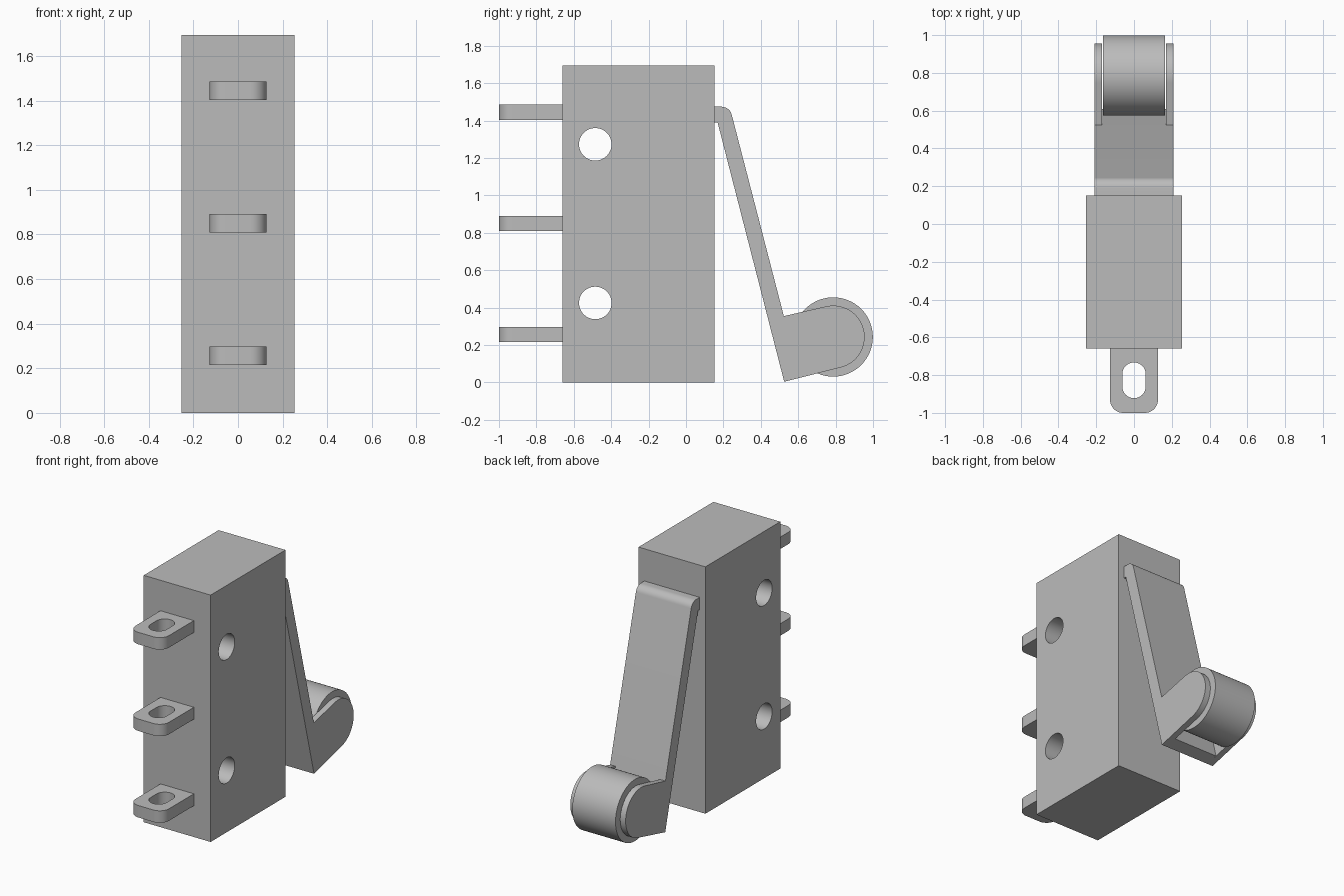
import bpy, bmesh
from math import cos, sin, pi, radians
from mathutils import Matrix, Vector

cube = bpy.data.objects.get("Cube")
if cube:
    bpy.data.objects.remove(cube, do_unlink=True)

grey = bpy.data.materials.new("plain grey")
grey.use_nodes = True
COLOUR = (0.5, 0.5, 0.5, 1)
grey.diffuse_color = COLOUR
grey.node_tree.nodes["Principled BSDF"].inputs["Base Color"].default_value = COLOUR

# Side profiles are drawn in (y, z) and extruded along x
SIDE = Matrix(((0, 0, 1, 0), (1, 0, 0, 0), (0, 1, 0, 0), (0, 0, 0, 1)))


def arc(cx, cy, r, start, end, n):
    """Points on an arc, angles in degrees."""
    angles = [radians(start + (end - start) * i / n) for i in range(n + 1)]
    return [(cx + r * cos(a), cy + r * sin(a)) for a in angles]


def circle(cx, cy, r, n=48):
    return arc(cx, cy, r, 0, 360, n)[:-1]


def plate(name, loops, thickness, matrix):
    """Extrude an outline (first loop) with holes (other loops)."""
    curve = bpy.data.curves.new(name, "CURVE")
    curve.dimensions = "2D"
    curve.fill_mode = "BOTH"
    curve.extrude = thickness / 2
    for loop in loops:
        spline = curve.splines.new("POLY")
        spline.points.add(len(loop) - 1)
        for point, (u, v) in zip(spline.points, loop):
            point.co = (u, v, 0, 1)
        spline.use_cyclic_u = True
    obj = bpy.data.objects.new(name, curve)
    bpy.context.collection.objects.link(obj)
    bpy.ops.object.select_all(action="DESELECT")
    obj.select_set(True)
    bpy.context.view_layer.objects.active = obj
    bpy.ops.object.convert(target="MESH")
    obj = bpy.context.object
    mesh = obj.data
    mesh.transform(matrix)
    bm = bmesh.new()
    bm.from_mesh(mesh)
    bmesh.ops.remove_doubles(bm, verts=bm.verts, dist=0.0005)
    bmesh.ops.recalc_face_normals(bm, faces=bm.faces)
    bm.to_mesh(mesh)
    bm.free()
    mesh.materials.clear()
    mesh.materials.append(grey)
    bpy.ops.object.shade_smooth_by_angle(angle=radians(30))
    return obj


# Switch body with two mounting holes
front, back, height = -0.66, 0.152, 1.695
plate("body", [[(front, 0), (back, 0), (back, height), (front, height)],
               circle(-0.485, 0.425, 0.087), circle(-0.485, 1.273, 0.087)],
      0.508, SIDE)

# Three slotted terminals with rounded tips
tip = (arc(-0.057, -0.93, 0.07, 180, 270, 10) + arc(0.057, -0.93, 0.07, 270, 360, 10)
       + [(0.127, front), (-0.127, front)])
slot = arc(0, -0.795, 0.062, 0, 180, 20) + arc(0, -0.86, 0.062, 180, 360, 20)
for label, z in (("lower", 0.256), ("middle", 0.85), ("upper", 1.445)):
    plate(label + "_terminal", [tip, slot], 0.082, Matrix.Translation((0, 0, z)))

# Bent lever strip, sloping away from the body
along = Vector((0.249, -0.9685))      # down the slope
outward = Vector((0.9685, 0.249))     # away from the body
heel = Vector((0.525, 0.004))
toe = heel + outward * 0.086
bend = arc(0.19, 1.418, 0.056, 90, 14.4, 10)
plate("lever_strip", [[(back, 1.39), (0.169, 1.39), heel, toe] + bend[::-1]
                      + [(back, 1.474)]], 0.42, SIDE)

# Two ears holding the roller
hub = Vector((0.787, 0.243))
top = heel - along * 0.354
turn = 14.4
ear = [heel] + arc(hub.x, hub.y, 0.168, turn - 90, turn + 90, 32) + [heel - along * 0.342]
for label, sign in (("left", 1), ("right", -1)):
    plate(label + "_ear", [ear], 0.041,
          Matrix.Translation((sign * 0.1895, 0, 0)) @ SIDE)

# Roller between the ears
plate("roller", [circle(hub.x, hub.y, 0.212, 64)], 0.328, SIDE)
